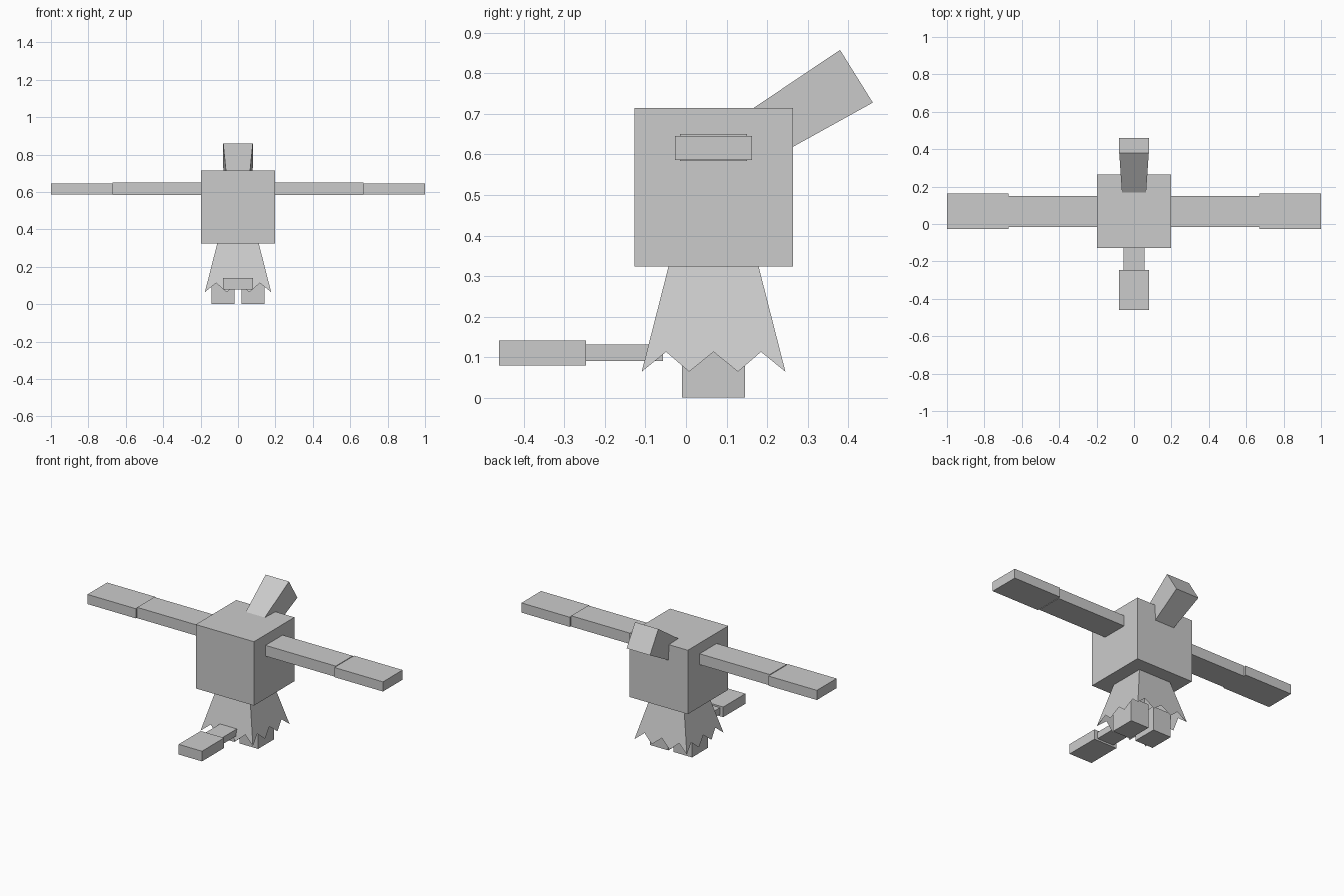
import bpy
import bmesh

default = bpy.data.objects.get("Cube")
if default:
    bpy.data.objects.remove(default, do_unlink=True)

# Single plain grey material
GREY = (0.6, 0.6, 0.6, 1.0)
grey = bpy.data.materials.new("plain grey")
grey.use_nodes = True
grey.diffuse_color = GREY
grey.node_tree.nodes["Principled BSDF"].inputs["Base Color"].default_value = GREY


def finish(name, bm):
    mesh = bpy.data.meshes.new(name)
    bm.to_mesh(mesh)
    bm.free()
    mesh.materials.append(grey)
    obj = bpy.data.objects.new(name, mesh)
    bpy.context.collection.objects.link(obj)
    return obj


def box(name, x, y, z):
    """Box spanning the given (low, high) ranges."""
    bm = bmesh.new()
    bmesh.ops.create_cube(bm, size=1)
    for v in bm.verts:
        v.co = [r[0] if c < 0 else r[1] for c, r in zip(v.co, (x, y, z))]
    return finish(name, bm)


# Body block
box("body", (-0.197, 0.197), (-0.127, 0.264), (0.324, 0.715))

# Arms, hands and legs on both sides
for side, s in (("left", 1), ("right", -1)):
    def span(a, b):
        return tuple(sorted((s * a, s * b)))
    box(side + "_arm", span(0.18, 0.672), (-0.015, 0.15), (0.584, 0.65))
    box(side + "_hand", span(0.672, 1.0), (-0.027, 0.163), (0.587, 0.646))
    box(side + "_leg", span(0.018, 0.143), (-0.01, 0.146), (0, 0.15))

# Low paddle at the front
box("paddle_stem", (-0.057, 0.057), (-0.247, -0.057), (0.09, 0.131))
box("paddle_blade", (-0.079, 0.079), (-0.461, -0.247), (0.079, 0.141))

# Tapered block rising from the back: inner end, then outer end
bm = bmesh.new()
rings = []
for half, (y_top, z_top), (y_low, z_low) in (
        (0.062, (0.13, 0.69), (0.19, 0.578)),
        (0.079, (0.38, 0.858), (0.461, 0.728))):
    rings.append([bm.verts.new(p) for p in (
        (-half, y_top, z_top), (half, y_top, z_top),
        (half, y_low, z_low), (-half, y_low, z_low))])
for ring in rings:
    bm.faces.new(ring)
for i in range(4):
    j = (i + 1) % 4
    bm.faces.new((rings[0][i], rings[0][j], rings[1][j], rings[1][i]))
bmesh.ops.recalc_face_normals(bm, faces=bm.faces)
finish("tail_block", bm)

# Hollow flared skirt with a zigzag hem, one panel per side
TOP, VALLEY, TIP = 0.324, 0.113, 0.064
CENTRE_Y = 0.068


def flare(z):
    return 0.111 + (TOP - z) * 0.255


hem = [(-1, TIP), (-0.66, VALLEY), (-0.34, TIP), (0, VALLEY),
       (0.34, TIP), (0.66, VALLEY), (1, TIP)]
bm = bmesh.new()
for turn in range(4):
    outline = [(t * flare(TIP), -flare(z), z) for t, z in hem]
    outline += [(flare(TOP), -flare(TOP), TOP), (-flare(TOP), -flare(TOP), TOP)]
    verts = []
    for x, y, z in outline:
        for _ in range(turn):
            x, y = -y, x
        verts.append(bm.verts.new((x, y + CENTRE_Y, z)))
    bm.faces.new(verts)
bmesh.ops.remove_doubles(bm, verts=bm.verts, dist=0.0005)
finish("skirt", bm)
